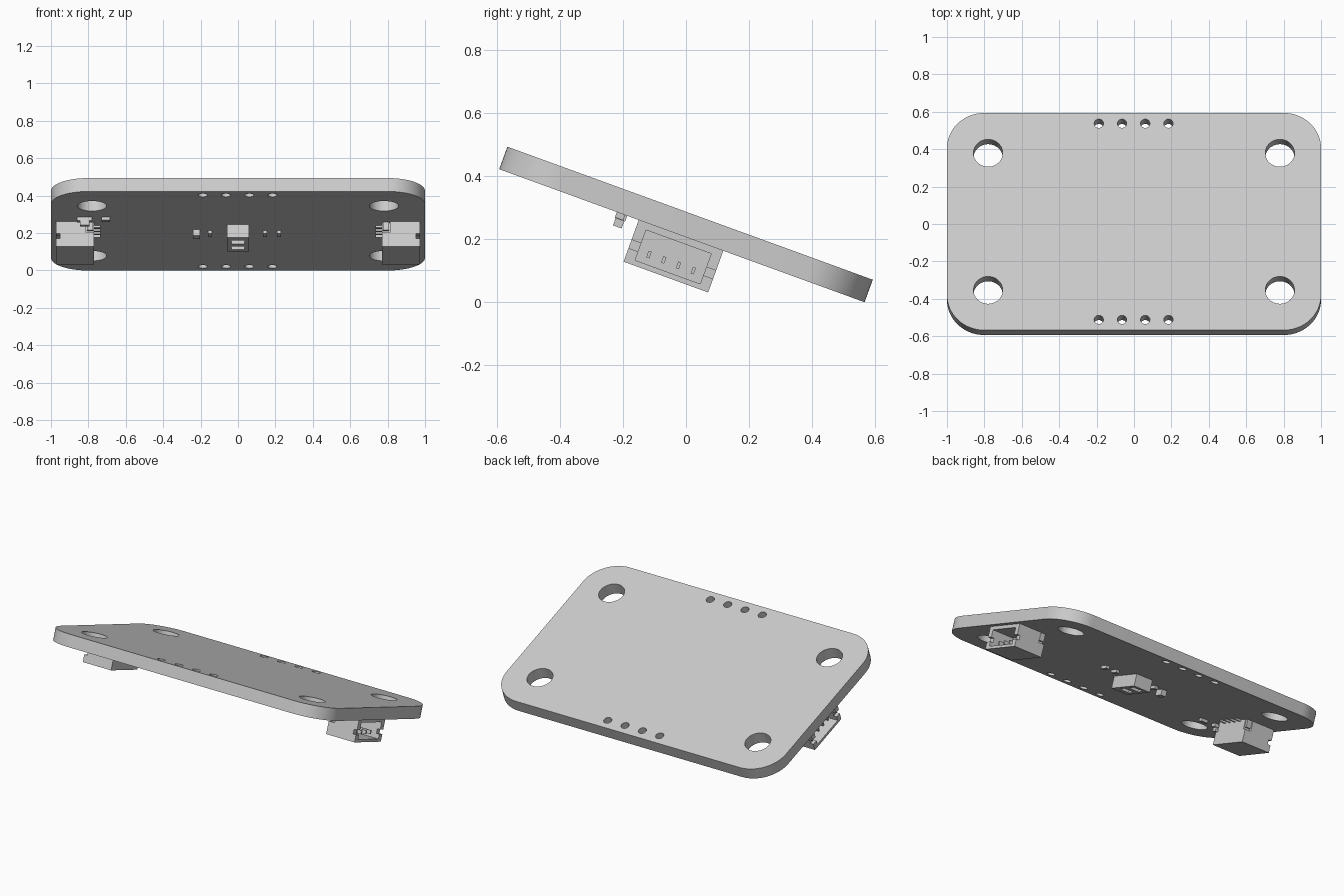
import bpy, bmesh, math
from mathutils import Matrix, Vector

if "Cube" in bpy.data.objects:
    bpy.data.objects.remove(bpy.data.objects["Cube"], do_unlink=True)

GREY = bpy.data.materials.new("plain_grey")
GREY.use_nodes = True
GREY.diffuse_color = (0.6, 0.6, 0.6, 1)
GREY.node_tree.nodes["Principled BSDF"].inputs["Base Color"].default_value = (0.6, 0.6, 0.6, 1)

# Parts are laid out flat around the board centre, then tilted as one.
TILT = Matrix.Translation((0, 0, 0.247)) @ Matrix.Rotation(math.radians(-20), 4, 'X')
UNDER = -0.038


def add_box(bm, x, y, z):
    size = Vector((x[1] - x[0], y[1] - y[0], z[1] - z[0]))
    mid = Vector((sum(x), sum(y), sum(z))) / 2
    bmesh.ops.create_cube(bm, size=1, matrix=Matrix.Translation(mid) @ Matrix.Diagonal(size).to_4x4())


def add_cylinder(bm, x, y, radius, sides):
    bmesh.ops.create_cone(bm, cap_ends=True, segments=sides, radius1=radius, radius2=radius,
                          depth=0.3, matrix=Matrix.Translation((x, y, 0)))


def make(name, bm):
    bmesh.ops.recalc_face_normals(bm, faces=bm.faces)
    mesh = bpy.data.meshes.new(name)
    bm.to_mesh(mesh)
    bm.free()
    mesh.materials.append(GREY)
    obj = bpy.data.objects.new(name, mesh)
    obj.matrix_world = TILT
    bpy.context.collection.objects.link(obj)
    return obj


def cut(obj, bm):
    cutter = make("cutter", bm)
    cutter.hide_render = True
    mod = obj.modifiers.new("cut", 'BOOLEAN')
    mod.operation, mod.solver, mod.object = 'DIFFERENCE', 'EXACT', cutter
    bpy.context.view_layer.update()
    graph = bpy.context.evaluated_depsgraph_get()
    mesh = bpy.data.meshes.new_from_object(obj.evaluated_get(graph))
    obj.modifiers.clear()
    obj.data = mesh
    bpy.data.objects.remove(cutter, do_unlink=True)


def boxes(name, *sizes):
    bm = bmesh.new()
    for s in sizes:
        add_box(bm, *s)
    return make(name, bm)


# Circuit board with rounded corners
bm = bmesh.new()
radius, half_x, half_y, steps = 0.2, 1.0, 0.618, 16
outline = []
for quarter, (sx, sy) in enumerate(((1, 1), (-1, 1), (-1, -1), (1, -1))):
    for i in range(steps + 1):
        a = math.pi / 2 * (quarter + i / steps)
        outline.append(bm.verts.new((sx * (half_x - radius) + radius * math.cos(a),
                                     sy * (half_y - radius) + radius * math.sin(a), UNDER)))
face = bm.faces.new(outline)
top = bmesh.ops.extrude_face_region(bm, geom=[face])["geom"]
bmesh.ops.translate(bm, vec=(0, 0, -2 * UNDER),
                    verts=[v for v in top if isinstance(v, bmesh.types.BMVert)])
# The extrusion may keep or drop the starting face, so make sure the underside is closed
bmesh.ops.holes_fill(bm, edges=[e for e in bm.edges if e.is_boundary])
board = make("circuit_board", bm)

# Mounting holes and header pin holes
bm = bmesh.new()
for sy in (-1, 1):
    for sx in (-1, 1):
        add_cylinder(bm, sx * 0.78, sy * 0.39, 0.078, 40)
    for i in range(4):
        add_cylinder(bm, (i - 1.5) * 0.124 - 0.002, sy * 0.558, 0.025, 24)
cut(board, bm)
bpy.ops.object.select_all(action='DESELECT')
board.select_set(True)
bpy.context.view_layer.objects.active = board
bpy.ops.object.shade_smooth_by_angle(angle=math.radians(35))


# Side-entry plug sockets at both ends
def socket(side, sx):
    def span(a, b):
        return sorted((sx * a, sx * b))

    mid = -0.003
    shell = boxes(side + "_socket_shell",
                  (span(0.77, 0.973), (mid - 0.143, mid + 0.143), (-0.179, UNDER)))
    bm = bmesh.new()
    add_box(bm, span(0.82, 1.0), (mid - 0.11, mid + 0.11), (-0.162, -0.06))
    cut(shell, bm)
    # Side slots at the mouth and tab recesses at the rear
    bm = bmesh.new()
    for sy in (-1, 1):
        y = sorted((mid + sy * 0.105, mid + sy * 0.2))
        add_box(bm, span(0.952, 1.0), y, (-0.133, -0.105))
        y = sorted((mid + sy * 0.125, mid + sy * 0.2))
        add_box(bm, span(0.7, 0.812), y, (-0.1, 0))
    cut(shell, bm)
    rows = [mid + (i - 1.5) * 0.05 for i in range(4)]
    boxes(side + "_socket_pins", *[(span(0.81, 0.935), (y - 0.005, y + 0.005), (-0.141, -0.119))
                                   for y in rows])
    boxes(side + "_socket_tails", *[(span(0.735, 0.775), (y - 0.006, y + 0.006), (-0.05, UNDER))
                                    for y in rows])
    boxes(side + "_socket_tabs", *[(span(0.775, 0.808), sorted((mid + sy * 0.12, mid + sy * 0.14)),
                                    (-0.085, UNDER)) for sy in (-1, 1)])


socket("left", 1)
socket("right", -1)

# Central sensor with two windows on its underside
sensor = boxes("sensor_body", ((-0.06, 0.06), (-0.102, 0.118), (-0.113, UNDER)))
bm = bmesh.new()
for y in (-0.03, 0.06):
    add_box(bm, (-0.035, 0.035), (y - 0.025, y + 0.025), (-0.2, -0.095))
cut(sensor, bm)

# Small surface-mounted parts
boxes("capacitor", ((-0.24, -0.203), (-0.025, 0.03), (-0.074, UNDER)))
for i, x in enumerate((-0.15, 0.144, 0.22)):
    boxes(f"resistor_{i + 1}", ((x - 0.011, x + 0.011), (-0.01, 0.045), (-0.056, UNDER)))
boxes("indicator_resistor", ((-0.73, -0.685), (-0.22, -0.192), (-0.056, UNDER)))
boxes("indicator_lamp", ((-0.86, -0.78), (-0.22, -0.185), (-0.058, UNDER)),
      ((-0.845, -0.795), (-0.217, -0.188), (-0.082, -0.057)))
